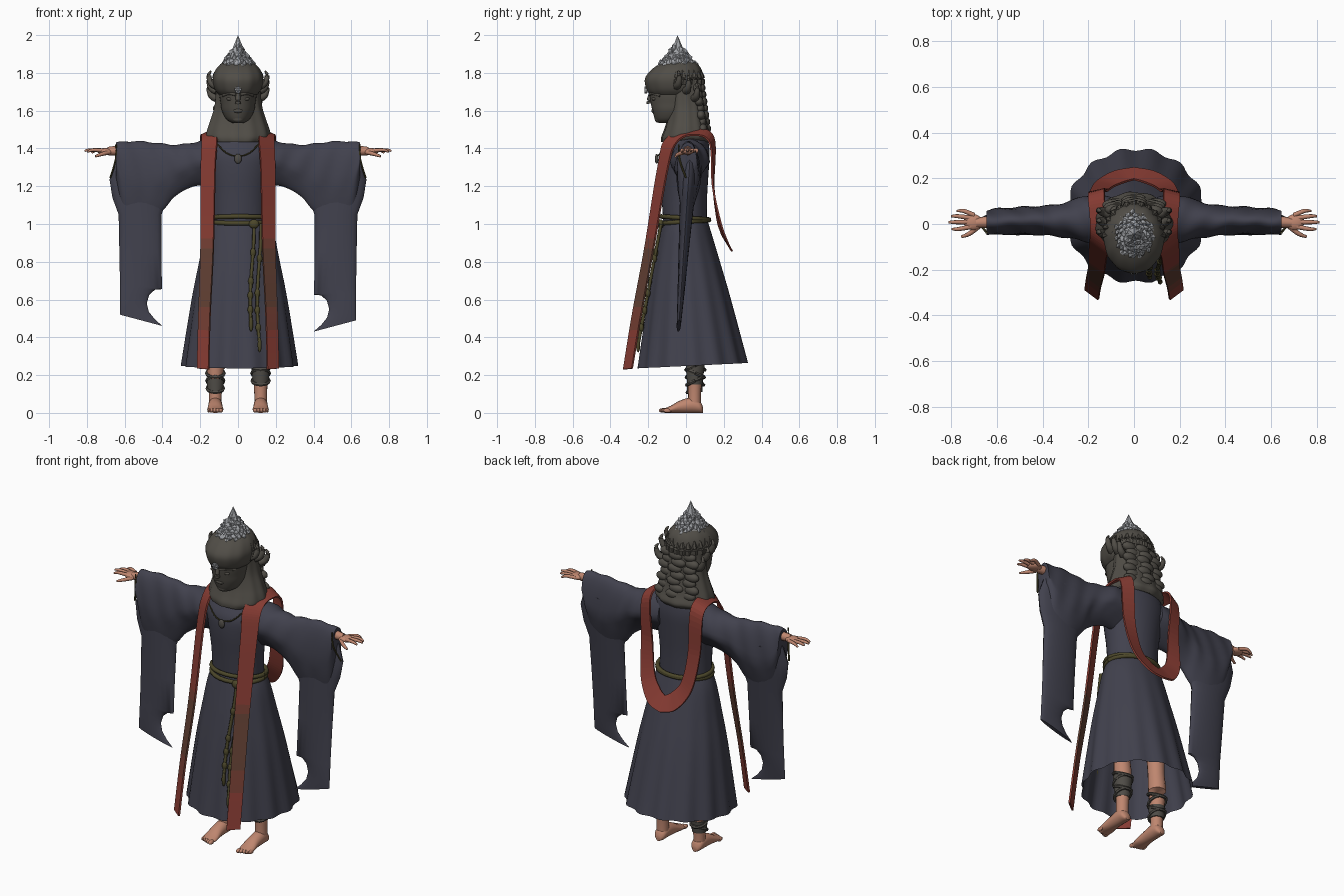
import bpy, bmesh, math, random
from mathutils import Vector

if "Cube" in bpy.data.objects:
    bpy.data.objects.remove(bpy.data.objects["Cube"])
random.seed(4)


def material(name, r, g, b):
    m = bpy.data.materials.new(name)
    m.use_nodes = True
    m.diffuse_color = (r, g, b, 1)
    m.node_tree.nodes["Principled BSDF"].inputs["Base Color"].default_value = (r, g, b, 1)
    return m


ROBE = material("slate robe", .053, .053, .075)
RED = material("brick red", .25, .046, .034)
FADED = material("faded red", .18, .05, .034)
BROWN = material("worn brown", .125, .052, .034)
SKIN = material("skin", .52, .24, .16)
STONE = material("dark stone", .082, .075, .063)
CRYSTAL = material("pale crystal", .35, .36, .38)
OLIVE = material("olive cord", .072, .063, .023)
WRAP = material("grey wrap", .078, .072, .062)


def finish(name, bm, mats, smooth=True, angle=50):
    """Turn a bmesh into a shaded object."""
    bmesh.ops.recalc_face_normals(bm, faces=bm.faces)
    me = bpy.data.meshes.new(name)
    bm.to_mesh(me)
    bm.free()
    ob = bpy.data.objects.new(name, me)
    bpy.context.collection.objects.link(ob)
    for m in mats if isinstance(mats, list) else [mats]:
        me.materials.append(m)
    if smooth:
        bpy.ops.object.select_all(action='DESELECT')
        ob.select_set(True)
        bpy.context.view_layer.objects.active = ob
        bpy.ops.object.shade_smooth_by_angle(angle=math.radians(angle))
    return ob


def loft(name, rings, mat, cap=True, closed=True, smooth=True):
    bm = bmesh.new()
    vs = [[bm.verts.new(p) for p in ring] for ring in rings]
    n = len(vs[0])
    for a, b in zip(vs, vs[1:]):
        for i in range(n if closed else n - 1):
            j = (i + 1) % n
            bm.faces.new((a[i], a[j], b[j], b[i]))
    if cap:
        bm.faces.new(vs[0])
        bm.faces.new(vs[-1])
    return finish(name, bm, mat, smooth)


def curve(pts, n=5):
    """Catmull-Rom samples through tuples of any length."""
    q = [pts[0]] + list(pts) + [pts[-1]]
    out = []
    for a, b, c, d in zip(q, q[1:], q[2:], q[3:]):
        for k in range(n):
            t = k / n
            out.append(tuple(.5 * (2*y + (z-x)*t + (2*x-5*y+4*z-w)*t*t + (3*y-x-3*z+w)*t**3)
                             for x, y, z, w in zip(a, b, c, d)))
    return out + [tuple(pts[-1])]


def oval(z, cx, rx, y0, y1, n=40, folds=0, depth=0, tilt=0):
    cy, ry, ring = (y0 + y1) / 2, (y1 - y0) / 2, []
    for i in range(n):
        a = math.tau * i / n
        f = 1 + depth * math.cos(folds * a)
        ring.append((cx + rx * f * math.cos(a), cy + ry * f * math.sin(a), z + tilt * math.sin(a)))
    return ring


def tower(name, rows, mat, cx=0, **kw):
    return loft(name, [oval(z, cx, rx, a, b, **kw) for z, rx, a, b in curve(rows, 4)], mat)


def tube(name, pts, r, mat, n=8, steps=4):
    """Round tube; each point may carry its own radius as a fourth value."""
    p = curve([tuple(q) + ((r,) if len(q) == 3 else ()) for q in pts], steps)
    rings = []
    for i, q in enumerate(p):
        d = Vector(p[min(i + 1, len(p) - 1)][:3]) - Vector(p[max(i - 1, 0)][:3])
        rot = d.to_track_quat('Z', 'Y')
        rings.append([Vector(q[:3]) + rot @ Vector((q[3] * math.cos(math.tau * k / n),
                      q[3] * math.sin(math.tau * k / n), 0)) for k in range(n)])
    return loft(name, rings, mat)


def blob(name, c, s, mat):
    bm = bmesh.new()
    bmesh.ops.create_uvsphere(bm, u_segments=14, v_segments=9, radius=1)
    bmesh.ops.scale(bm, vec=s, verts=bm.verts)
    bmesh.ops.translate(bm, vec=c, verts=bm.verts)
    return finish(name, bm, mat)


# Pleated skirt, open at the hem
skirt = [(1.03, .15, -.12, .11), (.95, .182, -.138, .135), (.8, .212, -.17, .18),
         (.6, .25, -.205, .237), (.25, .303, -.256, .328)]
loft("skirt", [oval(z, .008, rx, a, b, 84, 14, .035 * (1.03 - z), .018 * (1.03 - z))
               for z, rx, a, b in curve(skirt, 5)], ROBE, cap=False)
tower("bodice", [(1.01, .148, -.12, .11), (1.15, .152, -.13, .112), (1.28, .17, -.14, .12),
                 (1.37, .185, -.135, .125), (1.43, .17, -.1, .12), (1.48, .12, -.07, .11)], ROBE, .005)

# Waist cord with two hanging knotted strands
for k in range(2):
    ring = oval(1.012 + .02 * k, .01, .158, -.132, .122, 24, tilt=.008 - .016 * k)
    tube("belt_cord", ring + ring[:1], .012, OLIVE, steps=1)
blob("belt_knot", (.085, -.135, 1.0), (.028, .018, .025), OLIVE)
for x, end in ((.075, .47), (.112, .36)):
    path = [(x + .01 * math.sin(8 * z), -.132 - .19 * (1.0 - z), z)
            for z in [1.0 + (end - 1.0) * i / 7 for i in range(8)]]
    tube("hanging_cord", path, .009, OLIVE)
    for i in (2, 4, 5, 6):
        blob("cord_knot", path[i], (.015, .013, .024), OLIVE)
    blob("cord_tassel", path[7], (.011, .011, .04), OLIVE)

# Long stole: each row holds the outer edge then the inner edge
stole = [(.215, -.285, .235, .155, -.33, .23), (.208, -.237, .52, .147, -.283, .52),
         (.197, -.172, .87, .13, -.218, .87), (.195, -.095, 1.3, .12, -.148, 1.3),
         (.19, -.05, 1.43, .11, -.105, 1.45), (.192, .03, 1.47, .122, .03, 1.5),
         (.2, .125, 1.43, .13, .145, 1.46), (.192, .142, 1.2, .116, .146, 1.2),
         (.165, .185, 1.0, .088, .165, 1.03), (.09, .228, .885, .038, .185, .96),
         (0, .245, .855, 0, .195, .935)]
ob = loft("stole", [(q[:3], q[3:]) for q in curve(stole, 8)], [RED, FADED, BROWN], False, False, False)
for f in ob.data.polygons:
    if f.center.y < 0:
        f.material_index = (.44 < f.center.z < .95) + (.56 < f.center.z < .87)
m = ob.modifiers.new("mirror", 'MIRROR')
m.use_clip = True
m = ob.modifiers.new("thickness", 'SOLIDIFY')
m.thickness, m.offset = .01, 0

# Sleeve sections (x, top, bottom, front and back depth) and drape rows (inner edge, outer edge)
arm = [(.1, 1.46, 1.2, -.09, .12), (.2, 1.44, 1.205, -.08, .125), (.27, 1.425, 1.185, -.065, .105),
       (.34, 1.42, 1.14, -.055, .085), (.4, 1.425, 1.07, -.05, .08), (.5, 1.437, 1.0, -.045, .075),
       (.6, 1.437, 1.05, -.048, .068), (.645, 1.43, 1.24, -.045, .06)]
drape = [(.42, 1.3, .645, 1.34), (.37, 1.17, .68, 1.235), (.388, 1.1, .665, 1.14), (.405, 1.05, .632, 1.05),
         (.405, .85, .628, .85), (.403, .64, .625, .68), (.44, .637, .625, .65), (.47, .61, .625, .61),
         (.483, .565, .625, .57), (.472, .52, .625, .54), (.44, .48, .625, .52), (.4, .445, .625, .505)]
for s, side in ((1, "left"), (-1, "right")):
    rings = []
    for x, zt, zb, y0, y1 in curve(arm, 6):
        ring = []
        for k in range(32):
            a = math.tau * k / 32
            c, h = math.cos(a), math.sin(a)
            fold = .003 * math.sin(55 * x + 3 * a) * (h > -.3)
            w = ((y1 - y0) / 2 + fold) * (1 - .5 * max(0, -h))
            ring.append((s * x, (y0 + y1) / 2 - .015 * max(0, -h) + w * c,
                         (zt + zb) / 2 + ((zt - zb) / 2 + fold) * h))
        rings.append(ring)
    loft(side + "_sleeve", rings, ROBE)

    rings = []
    for x0, z0, x1, z1 in drape:
        ring = []
        for k in range(20):
            a = math.tau * k / 20
            u = .5 - .5 * math.cos(a)
            x, z = x0 + (x1 - x0) * u, z0 + (z1 - z0) * u
            t = (z - .45) / .85
            y = -.04 + .058 * t + (.01 + .036 * t) * math.sin(a)
            ring.append((s * x, y, z - .015 * s * (z < .7)))
        rings.append(ring)
    loft(side + "_sleeve_drape", rings, ROBE)
    tube(side + "_cuff_trim", [(s * .645, -.038, 1.42), (s * .648, -.034, 1.34),
                               (s * .676, 0, 1.245)], .005, OLIVE, 6)

    # Wrist, hand and fingers
    tube(side + "_wrist", [(s * .56, .01, 1.39, .03), (s * .65, .008, 1.388, .025),
                           (s * .69, .005, 1.386, .022)], 0, SKIN)
    blob(side + "_palm", (s * .705, .008, 1.385), (.042, .036, .017), SKIN)
    for x, y, z in ((.797, -.022, 1.388), (.812, .008, 1.393), (.8, .034, 1.39), (.775, .057, 1.383)):
        tube(side + "_finger", [(s * .7, y * .6 + .004, 1.387, .011), (s * (x - .03), y, 1.392, .009),
                                (s * x, y, z - .006, .005)], 0, SKIN)
    tube(side + "_thumb", [(s * .68, -.01, 1.38, .012), (s * .72, -.042, 1.37, .01),
                           (s * .755, -.056, 1.358, .006)], 0, SKIN)

    # Leg, foot and shin wraps
    lx = s * .12
    tube(side + "_leg", [(lx, .045, .03, .034), (lx, .046, .13, .035), (lx, .05, .28, .048),
                         (lx, .04, .42, .046), (lx, .03, .7, .06)], 0, SKIN, 16)
    foot = [(.09, .014, .03), (.075, .032, .06), (.035, .037, .082), (-.03, .038, .066),
            (-.08, .043, .038), (-.115, .039, .024)]
    loft(side + "_foot", [[(lx + w * math.cos(math.tau * k / 16), y,
                            h / 2 + h / 2 * math.sin(math.tau * k / 16)) for k in range(16)]
                          for y, w, h in curve(foot, 4)], SKIN)
    for i in range(5):
        blob(side + "_toe", (lx + s * (-.029 + .016 * i), -.122 + .006 * i, .013),
             (.012 - .001 * i, .022, .012), SKIN)
    low, high = (.15, .28) if s > 0 else (.11, .18)
    tower(side + "_shin_wrap", [(low, .04, .006, .086), (high, .034 + high * .07, .019 - high * .08,
                                                        .072 + high * .11)], WRAP, lx, n=20)
    for i in range(4):
        z = low + .02 + .04 * i
        ring = oval(z, lx, .037 + z * .045, .012 - z * .05, .08 + z * .08, 16, tilt=.022 * (-1) ** i)
        tube(side + "_wrap_band", ring + ring[:1], .009, WRAP, 6, 1)

# Cowl, flowing hair and head
tower("cowl", [(1.435, .15, -.13, .125), (1.46, .17, -.13, .14), (1.5, .164, -.115, .125),
               (1.55, .147, -.1, .112), (1.62, .126, -.09, .1), (1.7, .118, -.09, .09),
               (1.76, .12, -.09, .088)], STONE, n=66, folds=11, depth=.02)
tower("face", [(1.535, .03, -.145, -.07), (1.555, .062, -.164, 0), (1.6, .085, -.178, .03),
               (1.64, .092, -.186, .05), (1.68, .098, -.192, .06), (1.74, .1, -.2, .07)], STONE)
tower("headdress", [(1.685, .1, -.19, .075), (1.715, .122, -.208, .088), (1.77, .132, -.216, .09),
                    (1.82, .115, -.178, .08), (1.855, .08, -.125, .05), (1.87, .04, -.08, 0)],
      STONE, n=60, folds=12, depth=.01)
tube("nose", [(0, -.185, 1.69, .012), (0, -.195, 1.655, .013), (0, -.193, 1.637, .015)], 0, STONE)
blob("mouth", (0, -.172, 1.6), (.026, .011, .012), STONE)
blob("chin", (0, -.148, 1.557), (.03, .018, .02), STONE)
for s in (1, -1):
    blob("eyelid", (s * .04, -.168, 1.662), (.022, .012, .01), STONE)
    tube("brow", [(s * .012, -.19, 1.685), (s * .045, -.176, 1.692), (s * .078, -.135, 1.68)], .009, STONE)
    # Curled side ornaments
    for y, z in ((-.05, 1.765), (0, 1.74), (.045, 1.7)):
        tube("side_curl", [(s * .112, y, z - .035, .022), (s * .14, y + .01, z - .02, .019),
                           (s * .155, y + .015, z + .02, .012), (s * .143, y + .01, z + .045, .004)],
             0, STONE)
# Rolled braids and a low scalloped wreath at the back
for i in range(7):
    for x in (-.07, 0, .07):
        blob("braid_roll", (x * (1 + .04 * i) + .01 * (-1) ** i, .078 - 4 * x * x + .005 * i,
                            1.72 - .036 * i), (.046, .025, .027), STONE)
for i in range(13):
    a = math.pi * i / 12
    x, y = math.cos(a), math.sin(a)
    tube("wreath_leaf", [(x * .12, -.05 + y * .13, 1.74, .022), (x * .122, -.05 + y * .135, 1.775, .018),
                         (x * .117, -.05 + y * .128, 1.815, .003)], 0, STONE, 6)

# Crystal crown of chunky faceted stones around a peak, plus the forehead gem
bm = bmesh.new()
for i in range(80):
    r, a = .084 * math.sqrt(i / 80), i * 2.4
    made = bmesh.ops.create_icosphere(bm, subdivisions=1, radius=.018 if i > 6 else .013)["verts"]
    for v in made:
        v.co *= random.uniform(.75, 1.25)
    bmesh.ops.scale(bm, vec=(1, 1, random.uniform(1, 1.8)), verts=made)
    bmesh.ops.translate(bm, vec=(r * math.cos(a), -.045 + 1.15 * r * math.sin(a),
                                 1.96 - 1.9 * r + 4 * r * r), verts=made)
for radius, base, tip in ((.088, 1.8, 1.95), (.055, 1.87, 2.0)):
    made = bmesh.ops.create_cone(bm, cap_ends=True, segments=7, radius1=radius, radius2=0,
                                 depth=tip - base)["verts"]
    bmesh.ops.translate(bm, vec=(0, -.045, (base + tip) / 2), verts=made)
finish("crystal_crown", bm, CRYSTAL, smooth=False)
for a in range(3):
    d = Vector((math.cos(a * math.pi / 3), 0, math.sin(a * math.pi / 3))) * .018
    c = Vector((0, -.213, 1.71))
    tube("forehead_gem", [c - d, c + d], .008, CRYSTAL, 6, 1)

# Necklace with pendant
tube("necklace", [(-.115, -.115, 1.43), (-.06, -.137, 1.375), (0, -.15, 1.36), (.06, -.137, 1.375),
                  (.115, -.115, 1.43)], .004, OLIVE, 6)
blob("pendant", (0, -.155, 1.345), (.02, .01, .026), WRAP)
